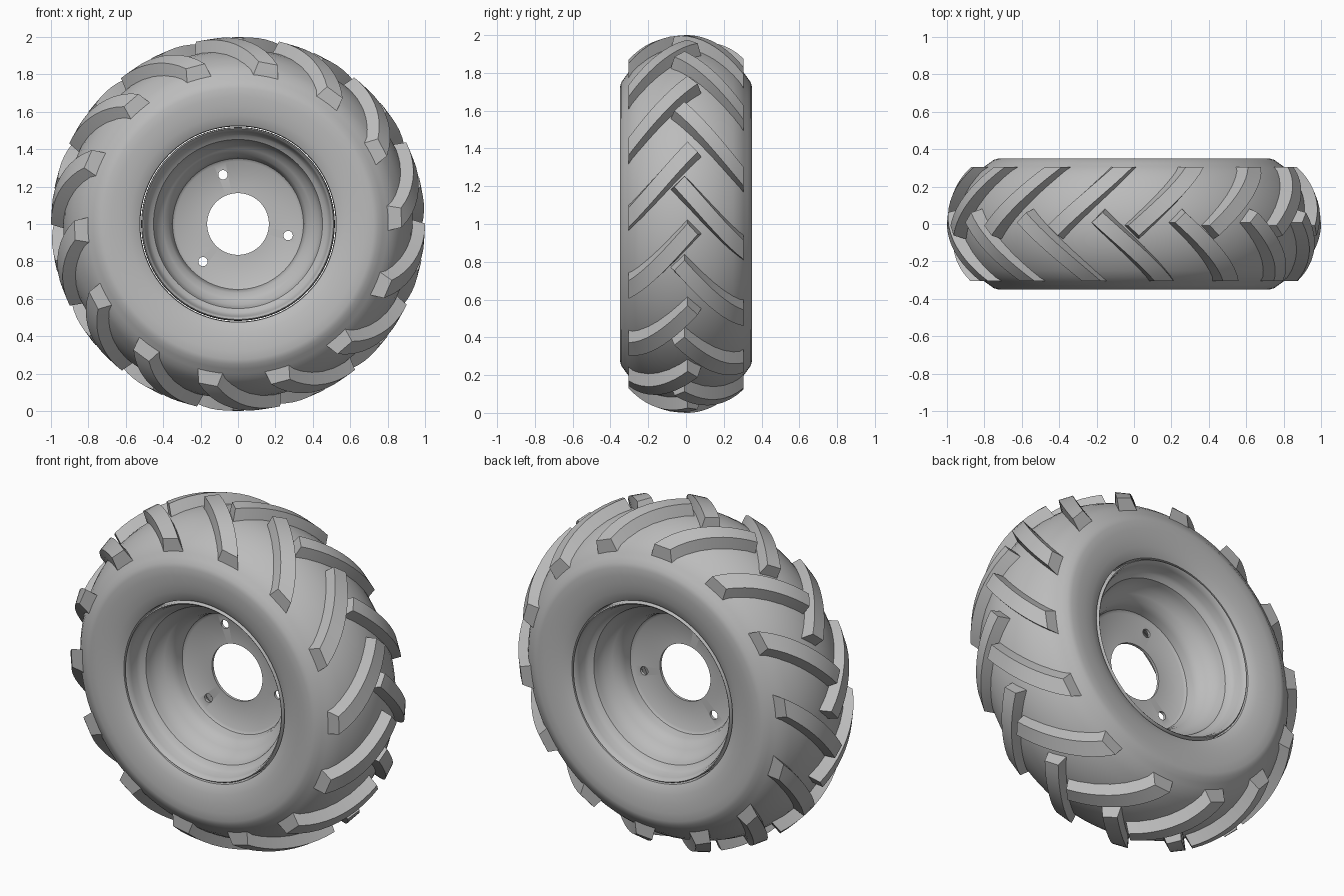
import bpy, bmesh
from math import sin, cos, pi, radians, sqrt

cube = bpy.data.objects.get("Cube")
if cube:
    bpy.data.objects.remove(cube)

grey = bpy.data.materials.new("plain grey")
grey.use_nodes = True
colour = (0.5, 0.5, 0.5, 1)
grey.diffuse_color = colour
grey.node_tree.nodes["Principled BSDF"].inputs["Base Color"].default_value = colour

SEGMENTS = 96
LUGS = 14
PITCH = 2 * pi / LUGS


def polar(r, angle, y):
    """Point around the axle, which runs along y at height 1."""
    return (r * cos(angle), y, 1 + r * sin(angle))


def finish(name, bm, sharp=30):
    bmesh.ops.recalc_face_normals(bm, faces=bm.faces)
    mesh = bpy.data.meshes.new(name)
    bm.to_mesh(mesh)
    bm.free()
    obj = bpy.data.objects.new(name, mesh)
    bpy.context.collection.objects.link(obj)
    mesh.materials.append(grey)
    bpy.ops.object.select_all(action='DESELECT')
    obj.select_set(True)
    bpy.context.view_layer.objects.active = obj
    bpy.ops.object.shade_smooth_by_angle(angle=radians(sharp))
    return obj


def lathe(name, profile, sharp=30):
    """Revolve a closed (radius, y) outline around the axle."""
    bm = bmesh.new()
    rings = [[bm.verts.new(polar(r, 2 * pi * i / SEGMENTS, y)) for i in range(SEGMENTS)]
             for r, y in profile]
    for a, b in zip(rings, rings[1:] + rings[:1]):
        for i in range(SEGMENTS):
            j = (i + 1) % SEGMENTS
            bm.faces.new((a[i], a[j], b[j], b[i]))
    return finish(name, bm, sharp)


def mirrored(half):
    return half + [(r, -y) for r, y in reversed(half)]


def crown(y):
    """Drop of the tread arc away from the centre line."""
    return 0.435 - sqrt(0.435 ** 2 - y * y)


# Tyre carcass: rounded crown, stepped shoulder, bulging sidewall, bead
half_tyre = [(0.935 - crown(y), y) for y in (0.03, 0.09, 0.15, 0.2, 0.25, 0.285)]
half_tyre += [(0.80, 0.307), (0.775, 0.325), (0.75, 0.343), (0.725, 0.35), (0.68, 0.35),
              (0.63, 0.346), (0.58, 0.337), (0.545, 0.326), (0.525, 0.315), (0.522, 0.29)]
lathe("tyre", mirrored(half_tyre), 40)

# Wheel rim: stepped bowl on each side of a thin centre disc
bowl = [(0.165, 0.008), (0.335, 0.008), (0.35, 0.02), (0.357, 0.06), (0.37, 0.095),
        (0.40, 0.12), (0.432, 0.15), (0.445, 0.19), (0.452, 0.215), (0.475, 0.23),
        (0.488, 0.25), (0.495, 0.29), (0.502, 0.315), (0.51, 0.322), (0.516, 0.315),
        (0.518, 0.25)]
rim = lathe("wheel_rim", mirrored(bowl), 40)

# Three bolt holes through the disc
for k in range(3):
    bpy.ops.mesh.primitive_cylinder_add(
        vertices=24, radius=0.025, depth=0.1, rotation=(pi / 2, 0, 0),
        location=polar(0.275, radians(107 + 120 * k), 0))
    cutter = bpy.context.object
    cutter.name = "bolt_hole_cutter"
    cutter.hide_render = True
    cut = rim.modifiers.new("bolt_hole", 'BOOLEAN')
    cut.object = cutter
    cut.solver = 'EXACT'
    bpy.context.view_layer.objects.active = rim
    bpy.ops.object.modifier_apply(modifier=cut.name)
    bpy.data.objects.remove(cutter)


# Tread lugs: slanted bars that follow the crown and end flat at the shoulder
def add_lug(bm, side, tip_angle, steps=10):
    slope, tip_y, end_y = 1.05, -0.035, 0.305

    def edge(sign, width, height, t, extra):
        y0 = tip_y + sign * 0.7 * width - extra
        y = y0 + (end_y - y0) * t
        arc = -slope * (y - tip_y) + sign * width * 1.45
        return bm.verts.new(polar(height - crown(y), tip_angle + arc / 0.93, side * y))

    rows = []
    for i in range(steps + 1):
        t = i / steps
        rows.append([edge(-1, 0.056, 0.915, t, 0.012), edge(-1, 0.038, 1, t, 0),
                     edge(1, 0.038, 1, t, 0), edge(1, 0.056, 0.915, t, 0.012)])
    for a, b in zip(rows, rows[1:]):
        for i in range(4):
            j = (i + 1) % 4
            bm.faces.new((a[i], a[j], b[j], b[i]))
    bm.faces.new(rows[0])
    bm.faces.new(rows[-1])


for name, side, start in (("front_lugs", -1, -1.5), ("back_lugs", 1, 13)):
    bm = bmesh.new()
    for k in range(LUGS):
        add_lug(bm, side, radians(start) + k * PITCH)
    finish(name, bm)
